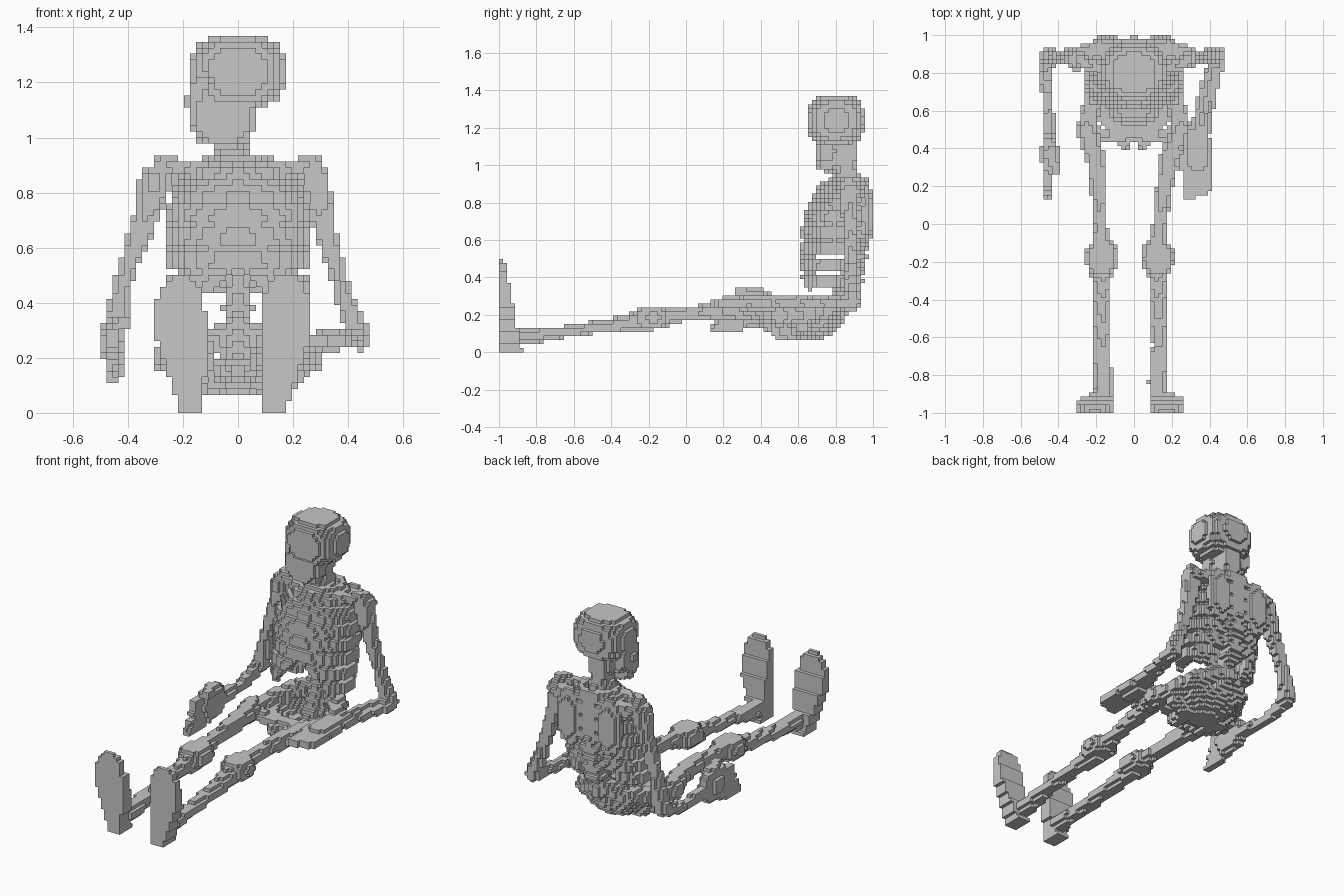
import bpy, bmesh, math
from mathutils import Vector

V = 2 / 92  # edge of one block

old = bpy.data.objects.get("Cube")
if old:
    bpy.data.objects.remove(old, do_unlink=True)

bone_grey = bpy.data.materials.new("bone grey")
bone_grey.use_nodes = True
colour = (.57, .57, .57, 1)
bone_grey.diffuse_color = colour
bone_grey.node_tree.nodes["Principled BSDF"].inputs["Base Color"].default_value = colour


def fill(test, low, high):
    """Blocks inside a box whose centres pass the test."""
    span = [range(math.floor(a / V), math.floor(b / V) + 1) for a, b in zip(low, high)]
    return {(i, j, k) for i in span[0] for j in span[1] for k in span[2]
            if k >= 0 and -46 <= j < 46
            and test(Vector((i + .5, j + .5, k + .5)) * V)}


def blob(centre, half, power=2):
    """Rounded box or ellipsoid of blocks."""
    c, h = Vector(centre), Vector(half)
    return fill(lambda p: sum(abs((p[n] - c[n]) / h[n]) ** power for n in range(3)) <= 1,
                c - h, c + h)


def bone(*points):
    """Tapered rod of blocks through points given as x, y, z, radius."""
    cells = set()
    for start, end in zip(points, points[1:]):
        a, b = Vector(start[:3]), Vector(end[:3])
        d = b - a

        def inside(p):
            t = min(1, max(0, (p - a).dot(d) / d.length_squared))
            return (p - a - d * t).length <= start[3] + (end[3] - start[3]) * t
        r = Vector((1, 1, 1)) * max(start[3], end[3])
        low = Vector(map(min, a, b)) - r
        high = Vector(map(max, a, b)) + r
        cells |= fill(inside, low, high)
    return cells


def mirrored(cells):
    return cells | {(-1 - i, j, k) for i, j, k in cells}


def build(name, cells):
    """Mesh the outer faces of the blocks and join flat neighbours."""
    bm = bmesh.new()
    corners = {}

    def vert(c):
        if c not in corners:
            corners[c] = bm.verts.new(Vector(c) * V)
        return corners[c]
    for cell in cells:
        for axis in range(3):
            for side in (0, 1):
                beside = list(cell)
                beside[axis] += 2 * side - 1
                if tuple(beside) in cells:
                    continue
                ring = []
                for u, w in ((0, 0), (1, 0), (1, 1), (0, 1)):
                    c = list(cell)
                    c[axis] += side
                    c[(axis + 1) % 3] += u
                    c[(axis + 2) % 3] += w
                    ring.append(vert(tuple(c)))
                bm.faces.new(ring if side else ring[::-1])
    bmesh.ops.dissolve_limit(bm, angle_limit=.01, verts=bm.verts, edges=bm.edges)
    mesh = bpy.data.meshes.new(name)
    bm.to_mesh(mesh)
    bm.free()
    mesh.materials.append(bone_grey)
    bpy.context.collection.objects.link(bpy.data.objects.new(name, mesh))


# Skull, turned a little to its right, with a socket and jaw
skull = blob((0, .8, 1.24), (.17, .152, .138), 2.8)
skull |= blob((-.14, .79, 1.13), (.045, .08, .085), 3)
skull -= blob((-.13, .67, 1.2), (.035, .045, .035))
build("skull", skull)
build("jaw", blob((-.052, .755, 1.08), (.115, .065, .115), 3))

# Spine with a knob at every vertebra
spine = bone((-.02, .85, 1.14, .075), (-.01, .86, .98, .06), (0, .91, .8, .045),
             (0, .92, .55, .045), (0, .86, .35, .05), (0, .8, .24, .06))
spine |= bone((-.02, .85, .96, .06), (-.02, .85, .9, .11))
for n in range(9):
    z = .38 + n * .065
    spine |= blob((0, .9 + .04 * math.sin(n / 8 * math.pi), z), (.06, .05, .025), 3)
build("spine", spine)


# Rib cage: a bulging shell with raised bands, arched open below the breastbone
def ribs(p):
    t = (p.z - .33) / .59
    bulge = math.sqrt(max(0, 1 - max(0, t - .6) ** 2 / .2))
    front = .59 + .05 * t if t < .5 else .615 + .55 * (t - .5) ** 2
    back = .89 + .09 * math.sin(min(1, t * 1.3) * math.pi / 2)
    yc, depth = (front + back) / 2, (back - front) / 2
    width = .255 * bulge + .015
    band = (p.z / V) % 4 < 3
    dist = math.hypot(p.x / width, (p.y - yc) / depth)
    if p.y < yc and abs(p.x) < (.54 - p.z) * .9:
        return False
    if p.z < .43 and abs(p.x) < .13:
        return False
    if not band and t < .4 and abs(p.y - yc) < .07:
        return False
    return .74 < dist <= (1 if band else .93)


build("rib_cage", fill(ribs, (-.28, .58, .33), (.28, 1, .92)))
build("breastbone", bone((0, .74, .86, .05), (0, .68, .72, .035), (0, .65, .57, .035)))

# Shoulder girdle
build("collarbones", mirrored(bone((.04, .78, .87, .03), (.15, .81, .88, .03),
                                   (.28, .86, .9, .035))))
blades = blob((.14, .965, .74), (.085, .035, .17))
blades |= bone((.12, .95, .85, .03), (.28, .9, .86, .045))
build("shoulder_blades", mirrored(blades))

# Right arm, hand held on edge
build("right_upper_arm", bone((-.3, .87, .84, .06), (-.335, .88, .71, .045),
                              (-.41, .89, .5, .033), (-.45, .89, .31, .045)))
build("right_forearm", bone((-.46, .89, .28, .04), (-.46, .7, .22, .03), (-.45, .46, .22, .035)))
hand = blob((-.45, .37, .24), (.04, .11, .1), 3)
for n in range(4):
    z = .15 + n * .05
    hand |= bone((-.45, .33, z, .028), (-.46, .16 + .02 * n, z - .02, .026))
hand |= bone((-.43, .4, .31, .03), (-.42, .28, .33, .025))
build("right_hand", hand)

# Left arm, hand laid flat beside the thigh
build("left_upper_arm", bone((.28, .87, .84, .055), (.305, .88, .7, .04),
                             (.37, .89, .47, .033), (.44, .89, .27, .045)))
arm = bone((.455, .87, .26, .035), (.42, .72, .265, .025), (.37, .5, .265, .035))
arm |= bone((.42, .87, .27, .03), (.37, .7, .275, .024), (.33, .5, .265, .03))
build("left_forearm", arm)
hand = blob((.335, .4, .265), (.07, .13, .04), 3)
for n in range(4):
    x = .28 + n * .035
    hand |= bone((x, .32, .265, .028), (x, .155 + .01 * n, .26, .028))
hand |= bone((.29, .43, .26, .03), (.25, .3, .25, .024))
build("left_hand", hand)


# Pelvis: a shallow bowl with flared wings, hip sockets and front bridge
def bowl(p):
    dist = math.hypot(p.x / .23, (p.y - .65) / .21, (p.z - .26) / .2)
    return .74 < dist <= 1 and p.z < .19


pelvis = bone((.06, .83, .27, .05), (.16, .77, .23, .055), (.22, .64, .2, .05),
              (.25, .5, .2, .05))
pelvis |= bone((.2, .62, .15, .05), (.12, .64, .1, .045), (.08, .5, .11, .04),
               (.05, .43, .15, .035))
pelvis |= bone((.25, .5, .2, .04), (.14, .47, .18, .03), (.03, .46, .15, .035))
pelvis = mirrored(pelvis)
pelvis |= bone((0, .84, .28, .07), (0, .77, .16, .06), (0, .66, .09, .035))
pelvis |= fill(bowl, (-.23, .44, .05), (.23, .86, .2))
build("pelvis", pelvis)

# Legs and upright feet
for side, s, hip, knee, ankle in (("right", -1, .195, .17, .165), ("left", 1, .18, .125, .13)):
    def path(*pts):
        return bone(*((s * x, y, z, r) for x, y, z, r in pts))
    thigh = path((.25, .5, .2, .06), (hip + .01, .36, .22, .05),
                 ((hip + knee) / 2, .12, .215, .042), (knee + .01, 0, .205, .035),
                 (knee, -.14, .19, .055))
    build(side + "_thigh", thigh)
    joint = blob((s * knee, -.18, .185), (.085, .1, .065), 2.5)
    build(side + "_knee", joint)
    shin = path((knee, -.2, .17, .06), (knee, -.4, .145, .035),
                (ankle, -.65, .11, .032), (ankle - .01, -.84, .085, .045),
                (ankle, -.92, .09, .045))
    shin |= path((knee + .03, -.25, .16, .03), (knee + .025, -.5, .125, .024),
                 (ankle + .015, -.85, .09, .03))
    build(side + "_shin", shin)

    # Foot is a wedge, thicker at the heel and broader at the toes
    def foot(p):
        t = p.z / .49
        mid = ankle + .045 * min(1, t * 1.6)
        half = .042 + .05 * min(1, t * 1.7)
        if t > .72:
            half *= math.sqrt(max(0, 1 - ((t - .72) / .3) ** 2))
        return abs(s * p.x - mid) <= half and p.y < -.875 - .095 * t and t <= 1
    build(side + "_foot", fill(foot, (-.32, -1, 0), (.32, -.87, .49)))
